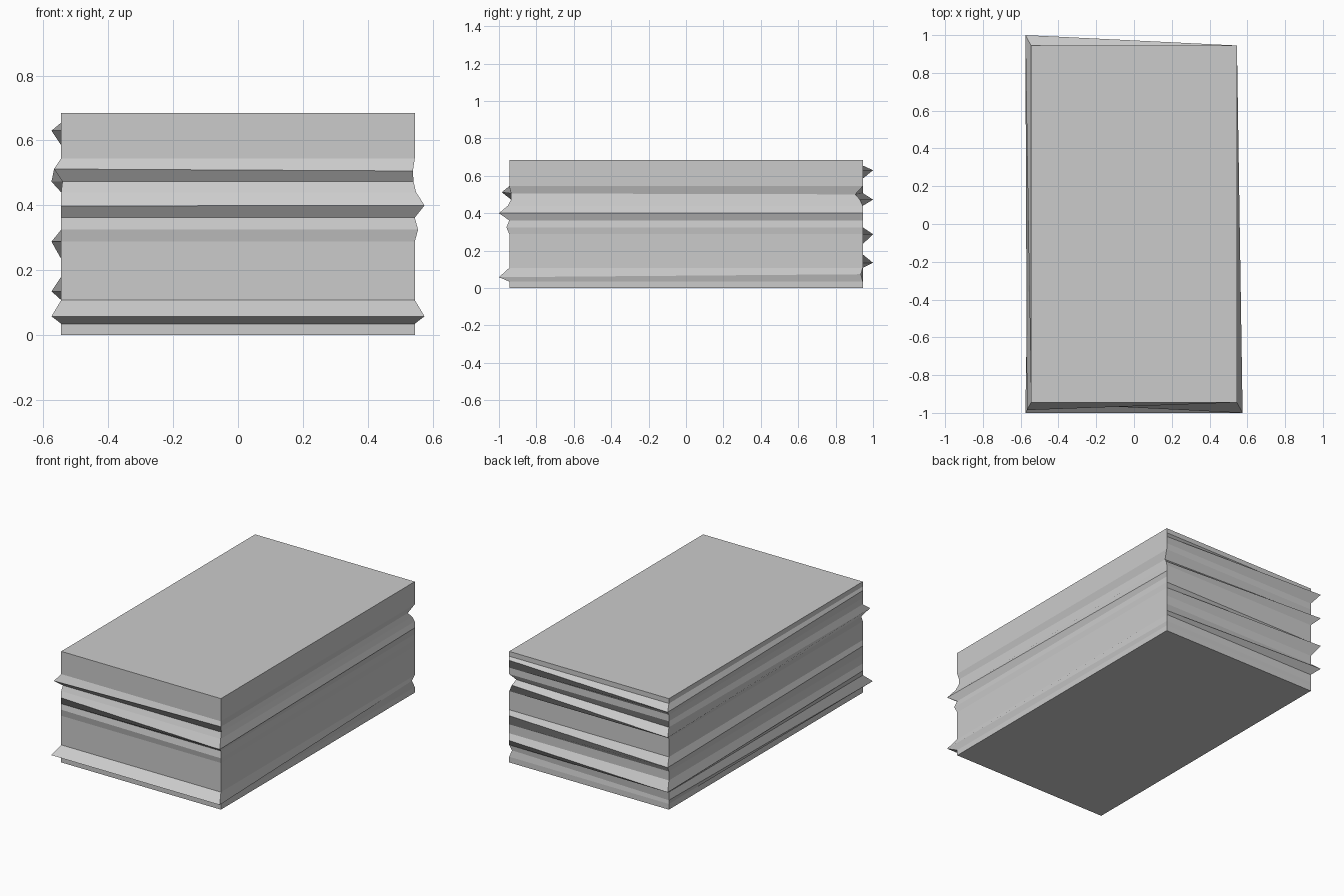
import bpy, bmesh

if "Cube" in bpy.data.objects:
    bpy.data.objects.remove(bpy.data.objects["Cube"])

HX, HY, TOP = 0.545, 0.945, 0.685
SIGNS = {"FL": (-1, -1), "FR": (1, -1), "BR": (1, 1), "BL": (-1, 1)}
PEAK = (0.03, 0.055, 0)      # full outward corner ridge

# Each layer: height, then corners pushed outward (x, y) and shifted in z
layers = [
    (0.0, {}),
    (0.035, {}),
    (0.058, {"FL": PEAK, "FR": PEAK, "BR": (-0.012, -0.01, 0.016)}),
    (0.108, {}),
    (0.135, {"BL": PEAK}),
    (0.18, {}),
    (0.235, {}),
    (0.288, {"BL": PEAK}),
    (0.325, {"FR": (0.01, 0.015, 0)}),
    (0.362, {}),
    (0.40, {"FR": PEAK, "FL": (0, 0, -0.002)}),
    (0.44, {"FR": (0.004, 0.008, 0)}),
    (0.473, {"BL": PEAK, "FL": (-0.004, -0.01, 0),
             "FR": (-0.004, -0.01, 0), "BR": (-0.008, -0.015, 0)}),
    (0.508, {"FL": (0.022, 0.04, 0.004), "FR": (-0.006, -0.01, -0.002),
             "BR": (-0.02, -0.04, -0.007)}),
    (0.545, {}),
    (0.585, {}),
    (0.63, {"BL": PEAK}),
    (0.655, {}),
    (TOP, {}),
]

# Stacked block: rings of four corners bridged into side walls
bm = bmesh.new()
rings = []
for z, moved in layers:
    ring = []
    for name, (sx, sy) in SIGNS.items():
        ox, oy, oz = moved.get(name, (0, 0, 0))
        ring.append(bm.verts.new((sx * (HX + ox), sy * (HY + oy), z + oz)))
    rings.append(ring)
for low, high in zip(rings, rings[1:]):
    for i in range(4):
        j = (i + 1) % 4
        bm.faces.new((low[i], low[j], high[j], high[i]))

# Flat bottom and top
bm.faces.new(rings[0][::-1])
bm.faces.new(rings[-1])
bmesh.ops.recalc_face_normals(bm, faces=bm.faces)

mesh = bpy.data.meshes.new("layered_block")
bm.to_mesh(mesh)
bm.free()
bpy.context.collection.objects.link(bpy.data.objects.new("layered_block", mesh))
